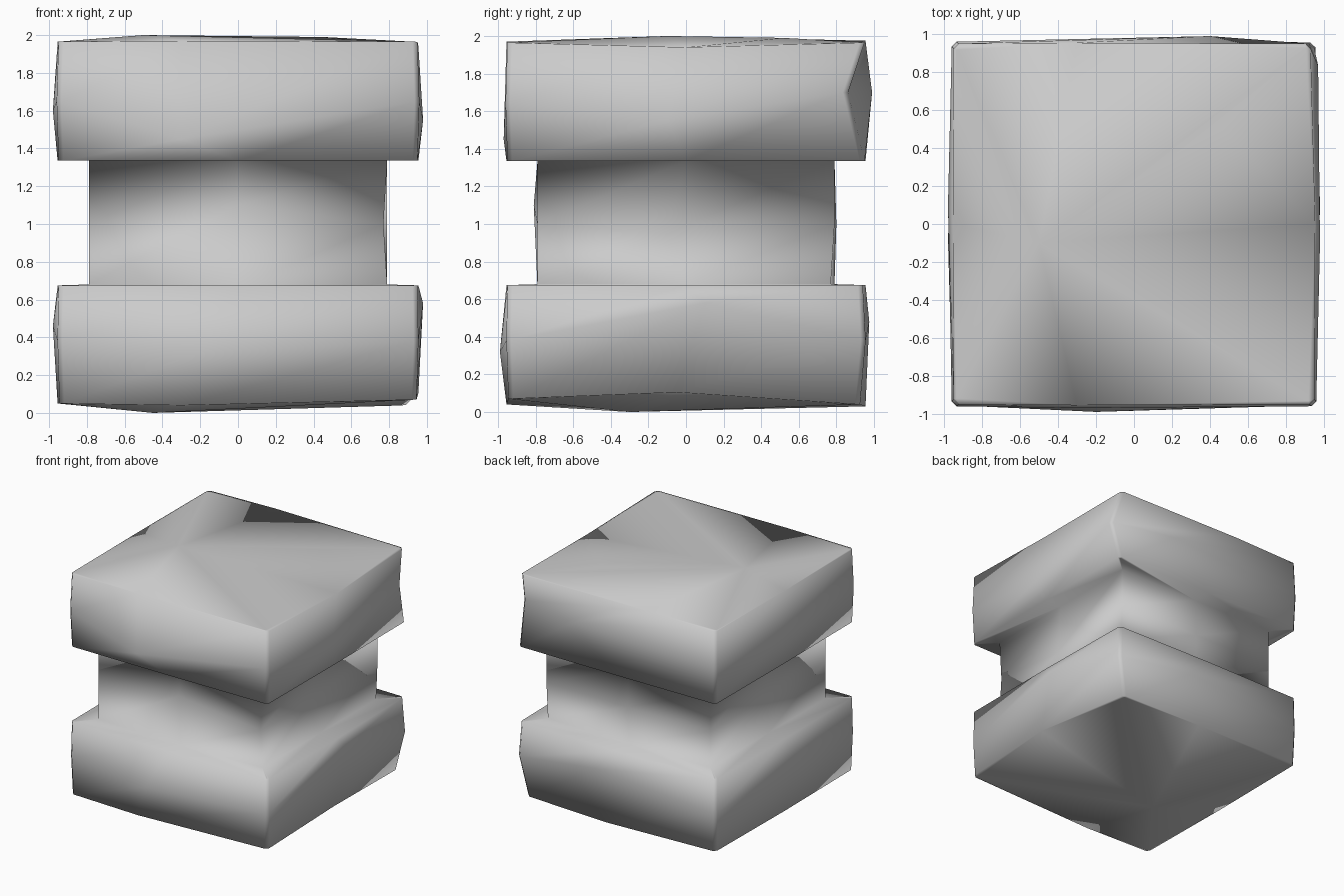
import bpy, bmesh
from mathutils import Vector

if "Cube" in bpy.data.objects:
    bpy.data.objects.remove(bpy.data.objects["Cube"])

# Square rings up the pillar: (corner half width, side-middle half width, height)
RINGS = [
    (0.945, 0.955, 0.05), (0.955, 0.975, 0.38), (0.95, 0.955, 0.675),   # lower slab
    (0.79, 0.79, 0.68), (0.79, 0.79, 1.00), (0.79, 0.79, 1.335),        # neck
    (0.95, 0.955, 1.335), (0.96, 0.97, 1.65), (0.95, 0.955, 1.965),     # upper slab
]
# Corners and side middles, anticlockwise from front left
DIRS = [(-1, -1), (0, -1), (1, -1), (1, 0), (1, 1), (0, 1), (-1, 1), (-1, 0)]

# Worn and chipped spots: (ring, point) -> offset
WEAR = {
    (0, 1): (-0.3, 0, -0.01), (0, 2): (0, 0, 0.02), (0, 3): (0, -0.05, 0.055), (0, 4): (-0.06, -0.02, -0.01),
    (0, 5): (0.1, 0, -0.02), (1, 1): (-0.2, -0.015, -0.06), (1, 3): (0.005, 0.1, 0.2),
    (1, 5): (0.2, 0, 0.1), (1, 7): (-0.005, -0.1, 0.08), (2, 4): (-0.01, -0.01, 0.0),
    (3, 1): (0, 0, -0.015), (3, 4): (0, -0.02, 0), (4, 1): (0, -0.02, 0.1),
    (4, 3): (-0.045, -0.1, -0.05), (4, 5): (0, 0.01, 0), (4, 2): (-0.02, 0, 0),
    (7, 1): (-0.3, 0, -0.2), (7, 3): (0.01, -0.1, -0.1), (7, 4): (0.01, -0.1, 0.05),
    (7, 5): (0.4, 0.02, 0.05), (7, 7): (-0.01, 0.1, -0.05), (8, 1): (-0.3, 0, 0.005),
    (8, 3): (0, 0, -0.025), (8, 4): (-0.02, 0.0, 0), (8, 5): (-0.3, 0, 0.01),
}

bm = bmesh.new()
rings = []
for r, (corner, middle, z) in enumerate(RINGS):
    ring = []
    for i, (dx, dy) in enumerate(DIRS):
        h = middle if i % 2 else corner
        p = Vector((dx * h, dy * h, z)) + Vector(WEAR.get((r, i), (0, 0, 0)))
        ring.append(bm.verts.new(p))
    rings.append(ring)

# Sides and ledges
for a, b in zip(rings, rings[1:]):
    for i in range(8):
        j = (i + 1) % 8
        bm.faces.new((a[i], a[j], b[j], b[i]))

# Uneven top and bottom, fanned from an off-centre high or low spot
low = bm.verts.new((-0.45, -0.3, 0.0))
high = bm.verts.new((-0.5, -0.1, 2.0))
top = []
for i in range(8):
    j = (i + 1) % 8
    bm.faces.new((rings[0][j], rings[0][i], low))
    top.append(bm.faces.new((rings[-1][i], rings[-1][j], high)))
poked = bmesh.ops.poke(bm, faces=[top[3]])
poked["verts"][0].co = (0.45, 0.52, 1.99)

# Slightly broken vertical slab corners
edges = [bm.edges.get((rings[r][i], rings[r + 1][i]))
         for r in (0, 1, 6, 7) for i in (0, 2, 4, 6)]
bmesh.ops.bevel(bm, geom=edges, offset=0.025, segments=1, affect='EDGES')
bmesh.ops.recalc_face_normals(bm, faces=bm.faces)
for f in bm.faces:
    f.smooth = True

mesh = bpy.data.meshes.new("stone_pillar_block")
bm.to_mesh(mesh)
bm.free()
pillar = bpy.data.objects.new("stone_pillar_block", mesh)
bpy.context.collection.objects.link(pillar)
